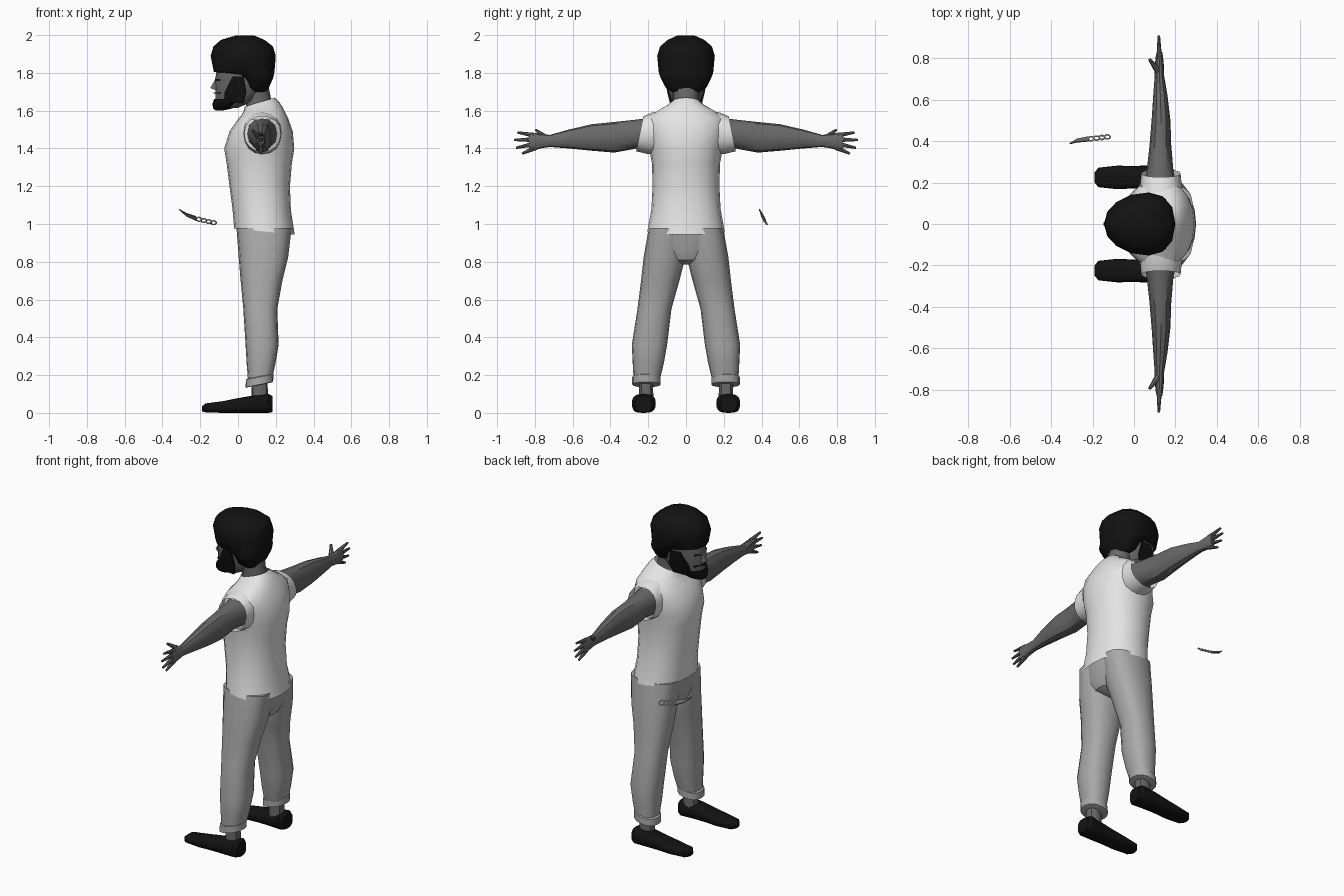
import bpy, bmesh, math
from mathutils import Vector, Matrix

if "Cube" in bpy.data.objects:
    bpy.data.objects.remove(bpy.data.objects["Cube"])


def material(name, v):
    m = bpy.data.materials.new(name)
    m.use_nodes = True
    m.diffuse_color = (v, v, v, 1)
    m.node_tree.nodes["Principled BSDF"].inputs["Base Color"].default_value = (v, v, v, 1)
    return m


BLACK = material("black", 0.006)
SKIN = material("skin grey", 0.14)
SHIRT = material("shirt white", 0.78)
CLOTH = material("trouser grey", 0.4)
STEEL = material("blade steel", 0.15)
GRIP = material("grip white", 0.6)
parts = []


def finish(name, bm, mat, mirror=False):
    bmesh.ops.recalc_face_normals(bm, faces=bm.faces)
    me = bpy.data.meshes.new(name)
    bm.to_mesh(me)
    bm.free()
    me.materials.append(mat)
    ob = bpy.data.objects.new(name, me)
    bpy.context.collection.objects.link(ob)
    if mirror:
        mod = ob.modifiers.new("mirror", 'MIRROR')
        mod.use_axis = (False, True, False)
    parts.append(ob)
    return ob


def loft(name, mat, rings, axis='z', n=16, power=2.2, egg=0, caps=(True, True), mirror=False):
    """Rings are (height, a0, a1, b0, b1[, tilt]) along the given axis."""
    bm = bmesh.new()
    rows = []
    for h, a0, a1, b0, b1, *tilt in rings:
        t = tilt[0] if tilt else 0
        row = []
        for i in range(n):
            ang = 2 * math.pi * i / n
            c, s = math.cos(ang), math.sin(ang)
            u = math.copysign(abs(c) ** (2 / power), c) * (a1 - a0) / 2
            v = math.copysign(abs(s) ** (2 / power), s) * (b1 - b0) / 2 * (1 + egg * c)
            a, b = (a0 + a1) / 2 + u, (b0 + b1) / 2 + v
            co = {'z': (a, b, h + t * u), 'y': (a, h + t * v, b), 'x': (h + t * v, a, b)}[axis]
            row.append(bm.verts.new(co))
        rows.append(row)
    for lo, hi in zip(rows, rows[1:]):
        for i in range(n):
            j = (i + 1) % n
            bm.faces.new((lo[i], lo[j], hi[j], hi[i]))
    if caps[0]:
        bm.faces.new(rows[0])
    if caps[1]:
        bm.faces.new(rows[-1])
    return finish(name, bm, mat, mirror)


def sym(rings):
    """Expand (h, x0, x1, half_width[, tilt]) to rings centred on y = 0."""
    return [(h, a, b, -w, w, *t) for h, a, b, w, *t in rings]


def hull(name, mat, pts, mirror=False):
    bm = bmesh.new()
    for p in pts:
        bm.verts.new(p)
    bmesh.ops.convex_hull(bm, input=bm.verts)
    return finish(name, bm, mat, mirror)


def rod(name, mat, p, q, r0, r1, mirror=False):
    p, q = Vector(p), Vector(q)
    d = q - p
    bm = bmesh.new()
    mtx = Matrix.Translation((p + q) / 2) @ d.to_track_quat('Z', 'Y').to_matrix().to_4x4()
    bmesh.ops.create_cone(bm, cap_ends=True, segments=8, radius1=r0, radius2=r1,
                          depth=d.length, matrix=mtx)
    return finish(name, bm, mat, mirror)


# Shirt body and short sleeves
loft("shirt", SHIRT, sym([
    (.96, -.02, .30, .205, -.1), (1.08, -.03, .28, .183, -.05), (1.2, -.045, .275, .177),
    (1.32, -.06, .285, .18), (1.4, -.073, .298, .195), (1.49, -.045, .29, .215),
    (1.555, -.005, .265, .215, .05), (1.595, .02, .24, .155, .15),
    (1.62, .03, .22, .105, .25), (1.645, .035, .195, .072, .3)]),
    n=20, caps=(False, False))
loft("sleeve", SHIRT, [(.12, .03, .23, 1.37, 1.60), (.19, .03, .23, 1.37, 1.59, -.1),
     (.245, .035, .225, 1.385, 1.57, -.2)], 'y', caps=(False, False), mirror=True)

# Trousers: pelvis, legs, rolled cuffs
loft("pelvis", CLOTH, sym([(.785, .06, .2, .02), (.81, .025, .25, .1), (.86, .005, .268, .2),
     (.99, -.01, .285, .197)]), n=20)
loft("leg", CLOTH, [(.98, -.008, .284, .0, .197), (.82, .004, .265, .004, .225),
     (.7, .014, .235, .035, .238), (.55, .028, .208, .077, .257), (.36, .04, .215, .1, .287),
     (.26, .046, .198, .118, .282), (.17, .053, .178, .14, .277)], power=2.4, mirror=True)
loft("trouser_cuff", CLOTH, [(.148, .05, .177, .143, .275, .2), (.15, .04, .186, .135, .285, .2),
     (.19, .042, .188, .135, .285, .2), (.198, .055, .175, .15, .27, .2)], mirror=True)

# Ankles and shoes
loft("ankle", SKIN, [(.06, .07, .16, .17, .25), (.2, .075, .155, .175, .25)], n=10, mirror=True)
loft("shoe", BLACK, [(-.19, .2, .25, .008, .035), (-.172, .178, .272, .003, .05),
     (-.08, .168, .282, .0, .062), (.0, .172, .28, .0, .078), (.08, .168, .284, .0, .092),
     (.16, .16, .287, .0, .1), (.182, .18, .27, .004, .09)], 'x', power=2.8, mirror=True)

# Arms, hands, fingers
loft("arm", SKIN, [(.17, .045, .21, 1.395, 1.565), (.26, .062, .19, 1.4, 1.553),
     (.38, .075, .18, 1.378, 1.54), (.5, .085, .176, 1.388, 1.528), (.62, .093, .162, 1.4, 1.5),
     (.72, .1, .145, 1.408, 1.472), (.76, .1, .145, 1.402, 1.475), (.81, .105, .14, 1.39, 1.482),
     (.83, .11, .137, 1.4, 1.475)], 'y', n=12, mirror=True)
for i, (y, z) in enumerate([(.893, 1.485), (.91, 1.445), (.9, 1.403), (.868, 1.372)]):
    rod(f"finger_{i + 1}", SKIN, (.122, .795, 1.468 - i * .021), (.12, y, z), .014, .006, True)
rod("thumb", SKIN, (.12, .735, 1.452), (.075, .795, 1.498), .018, .007, True)

# Neck and head
loft("neck", SKIN, sym([(1.58, .04, .19, .07), (1.66, .045, .175, .065),
     (1.74, .04, .16, .075)]), n=12)
loft("head", SKIN, sym([(1.615, -.115, .0, .04), (1.655, -.12, .09, .08), (1.7, -.12, .12, .092),
     (1.76, -.122, .13, .1), (1.83, -.11, .13, .11)]), egg=.15)
hull("nose", SKIN, [(-.115, .012, 1.775), (-.115, -.012, 1.775), (-.147, .007, 1.72),
     (-.147, -.007, 1.72), (-.11, .024, 1.705), (-.11, -.024, 1.705)])
hull("eye", BLACK, [(x, y, z) for x, y in ((-.119, .028), (-.098, .062), (-.095, .06))
     for z in (1.757, 1.767)], True)

# Hair and beard
loft("hair", BLACK, sym([(1.7, .045, .155, .075), (1.725, .025, .165, .108),
     (1.77, .0, .185, .13), (1.79, -.03, .19, .138), (1.805, -.128, .193, .142),
     (1.89, -.145, .2, .15), (1.94, -.13, .185, .135), (1.975, -.09, .14, .095),
     (1.998, -.01, .085, .045)]), n=14, egg=.18)
loft("beard", BLACK, sym([(1.602, -.12, -.075, .02), (1.612, -.132, -.03, .045),
     (1.635, -.135, .0, .073), (1.662, -.127, .03, .09)]), n=14, egg=.12)
hull("sideburn", BLACK, [(x, y, z) for x, z, w in ((-.075, 1.64, .08), (.03, 1.64, .085),
     (-.07, 1.7, .097), (.045, 1.7, .1), (-.03, 1.78, .108), (.03, 1.78, .112))
     for y in (w, w - .04)], True)
hull("moustache", BLACK, [(x, y, z) for x, y in ((-.13, 0), (-.1, .058), (-.09, .055), (-.1, 0))
     for z in (1.69, 1.697)], True)

# Knife: curved blade with a row of finger rings as grip
side = Vector((0, .7, -.7))
flat = Vector((0, .7, .7))
path = [(Vector((-.312, .388, 1.078)), .001), (Vector((-.275, .403, 1.05)), .011),
        (Vector((-.22, .411, 1.028)), .015)]
for i, ((p, w), (q, v)) in enumerate(zip(path, path[1:])):
    hull(f"blade_{i + 1}", STEEL, [c + side * r * a + flat * b
         for c, r in ((p, w), (q, v)) for a in (-1, 1) for b in (-.003, .003)])
for i in range(4):
    bpy.ops.mesh.primitive_torus_add(
        major_radius=.014, minor_radius=.004, major_segments=14, minor_segments=6,
        location=(-.207 + i * .026, .412 + i * .003, 1.025 - i * .006),
        rotation=flat.to_track_quat('Z', 'Y').to_euler())
    ring = bpy.context.object
    ring.name = f"grip_ring_{i + 1}"
    ring.data.materials.append(GRIP)
    parts.append(ring)

# Smooth shading with sharp creases kept
bpy.ops.object.select_all(action='DESELECT')
for ob in parts:
    ob.select_set(True)
bpy.context.view_layer.objects.active = parts[0]
bpy.ops.object.shade_smooth_by_angle(angle=math.radians(35))
